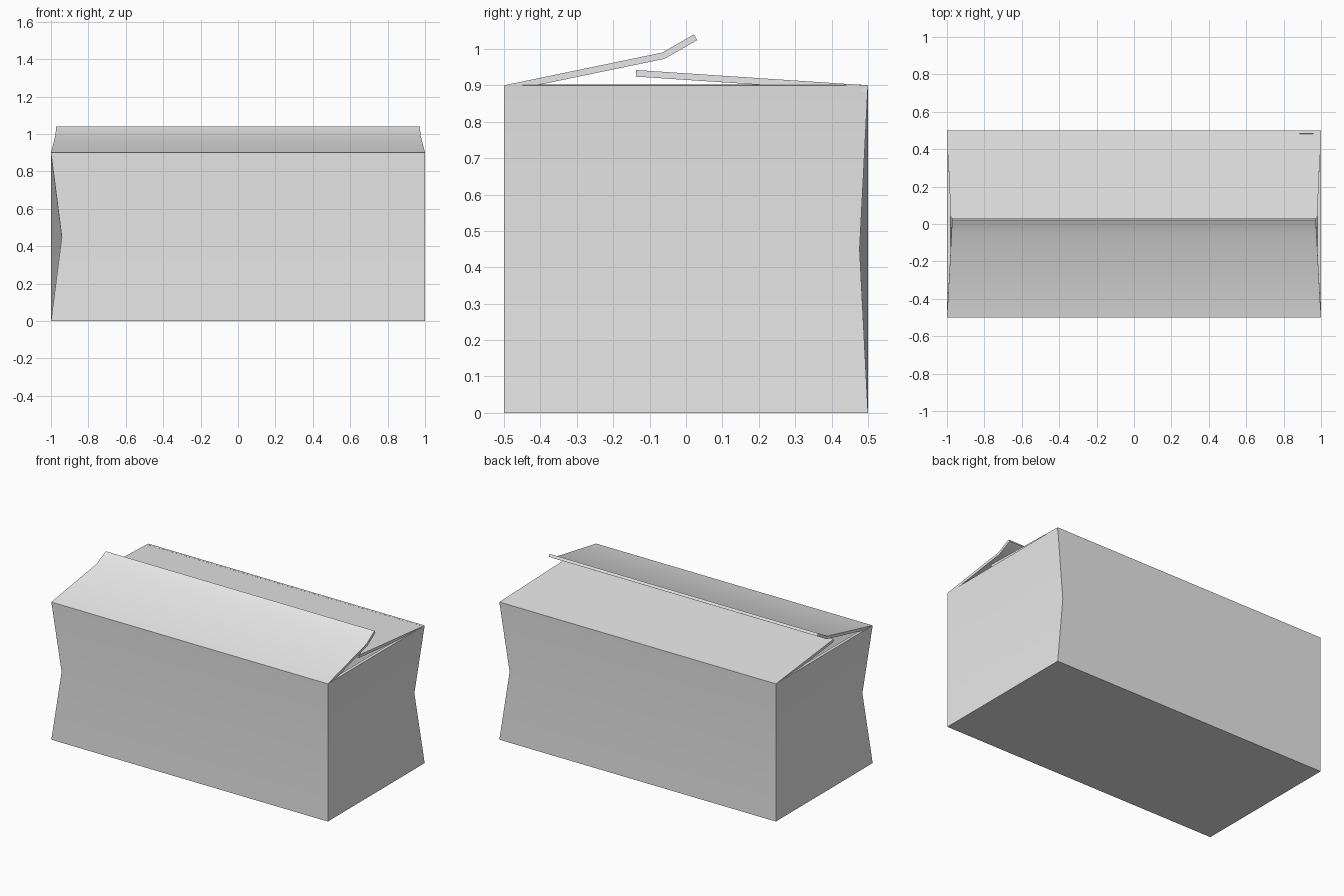
import bpy
import bmesh

cube = bpy.data.objects.get("Cube")
if cube:
    bpy.data.objects.remove(cube, do_unlink=True)

HEIGHT = 0.9
THICKNESS = 0.018

grey = bpy.data.materials.new("plain grey board")
grey.use_nodes = True
colour = (0.8, 0.8, 0.8, 1)
grey.diffuse_color = colour
grey.node_tree.nodes["Principled BSDF"].inputs["Base Color"].default_value = colour


def board(name, bm):
    """Turn a sheet into board of even thickness, growing inward."""
    mesh = bpy.data.meshes.new(name)
    bm.to_mesh(mesh)
    bm.free()
    mesh.materials.append(grey)
    obj = bpy.data.objects.new(name, mesh)
    bpy.context.collection.objects.link(obj)
    solid = obj.modifiers.new("thickness", "SOLIDIFY")
    solid.thickness = THICKNESS
    solid.offset = -1
    solid.use_even_offset = True
    bpy.ops.object.select_all(action="DESELECT")
    obj.select_set(True)
    bpy.context.view_layer.objects.active = obj
    bpy.ops.object.modifier_apply(modifier=solid.name)
    bpy.ops.object.shade_smooth_by_angle()
    return obj


# Open box: two opposite corners are pushed in halfway up
corners = [(-1, -1), (1, -1), (1, 1), (-1, 1)]
bm = bmesh.new()
rings = []
for z in (0, HEIGHT / 2, HEIGHT):
    ring = []
    for sx, sy in corners:
        dented = z == HEIGHT / 2 and sx == sy
        dx, dy = (0.058, 0.023) if dented else (0, 0)
        ring.append(bm.verts.new((sx * (1 - dx), sy * (0.5 - dy), z)))
    rings.append(ring)
for low, high in zip(rings, rings[1:]):
    for i in range(4):
        j = (i + 1) % 4
        bm.faces.new((low[i], low[j], high[j], high[i]))
bm.faces.new(reversed(rings[0]))
board("box_body", bm)


def flap(name, profile, taper):
    """Sheet following a (y, z) profile, narrowing away from the hinge."""
    bm = bmesh.new()
    start, length = profile[0][0], abs(profile[-1][0] - profile[0][0])
    rows = []
    for y, z in profile:
        half = 1 - taper * abs(y - start) / length
        rows.append([bm.verts.new((s * half, y, z)) for s in (-1, 1)])
    for a, b in zip(rows, rows[1:]):
        bm.faces.new((a[0], a[1], b[1], b[0]))
    # the outer side faces up
    for face in bm.faces:
        face.normal_update()
        if face.normal.z < 0:
            face.normal_flip()
    board(name, bm)


# Top flaps: the front one is creased and lies above the back one
flap("front_flap", [(-0.5, HEIGHT), (-0.065, 0.99), (0.022, 1.04)], 0.028)
flap("back_flap", [(0.5, HEIGHT), (-0.137, 0.942)], 0.028)
